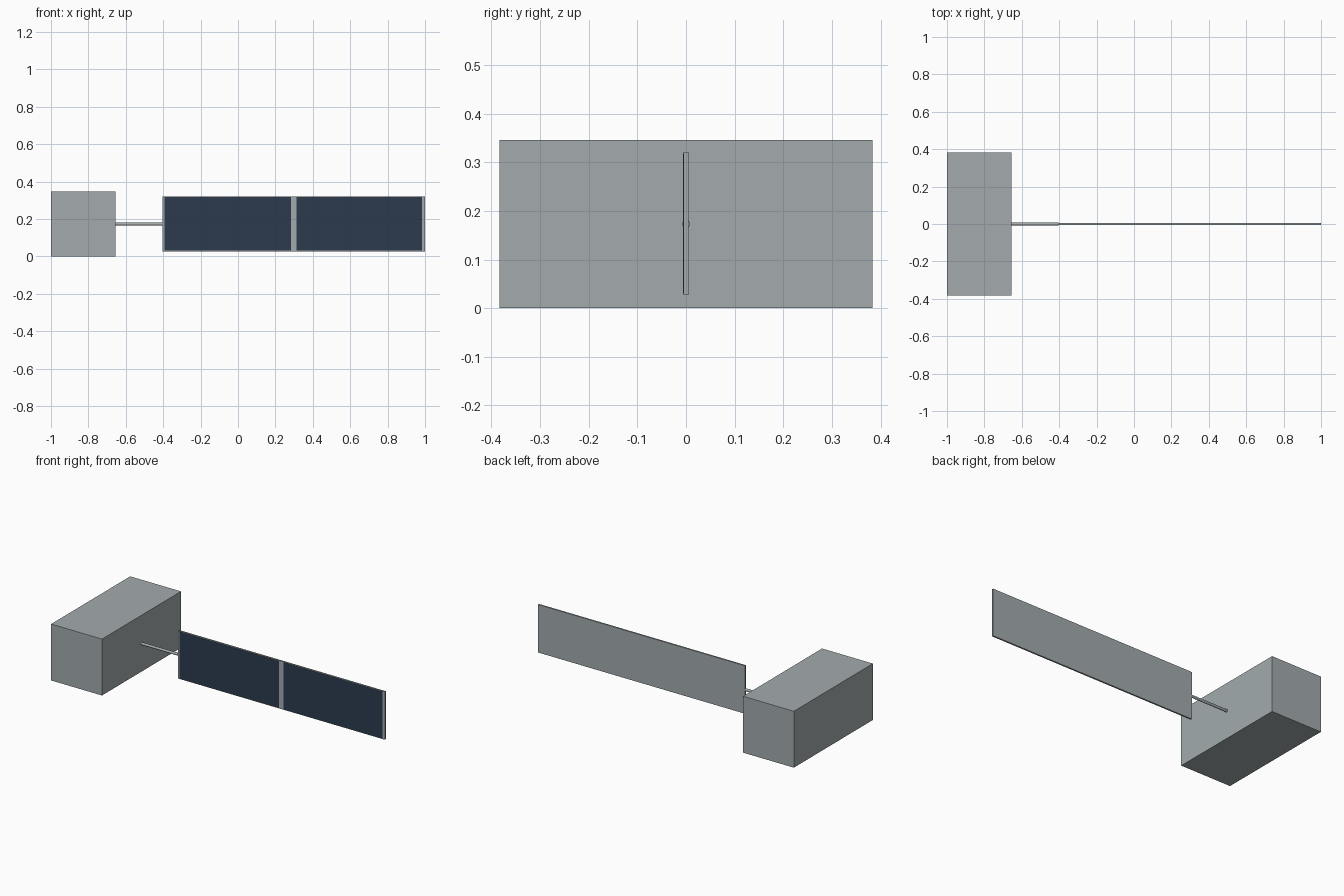
import bpy
import math

cube = bpy.data.objects.get("Cube")
if cube:
    bpy.data.objects.remove(cube, do_unlink=True)


def material(name, rgb):
    mat = bpy.data.materials.new(name)
    mat.use_nodes = True
    colour = (*rgb, 1.0)
    mat.diffuse_color = colour
    mat.node_tree.nodes["Principled BSDF"].inputs["Base Color"].default_value = colour
    return mat


def box(name, low, high, mat):
    centre = [(a + b) / 2 for a, b in zip(low, high)]
    bpy.ops.mesh.primitive_cube_add(size=1, location=centre)
    obj = bpy.context.object
    obj.name = name
    obj.scale = [b - a for a, b in zip(low, high)]
    bpy.ops.object.transform_apply(location=False, rotation=False, scale=True)
    obj.data.materials.append(mat)
    return obj


grey = material("light grey metal", (0.366, 0.407, 0.423))
blue = material("dark blue cell", (0.025, 0.044, 0.076))

BODY_END, PANEL_START = -0.655, -0.405
MID_Z = 0.173
PANEL_Y = 0.005

# Main body block
box("body", (-1, -0.383, 0), (BODY_END, 0.383, 0.346), grey)

# Thin panel backing
box("panel_frame", (PANEL_START, -PANEL_Y, 0.027), (1, PANEL_Y, 0.321), grey)

# Two dark cell plates on the front of the panel
for side, x0, x1 in (("inner", -0.392, 0.283), ("outer", 0.313, 0.985)):
    box(side + "_cell", (x0, -PANEL_Y - 0.001, 0.03), (x1, -PANEL_Y + 0.001, 0.318), blue)

# Round boom joining body and panel
bpy.ops.mesh.primitive_cylinder_add(
    vertices=16, radius=0.008, depth=PANEL_START - BODY_END,
    location=((PANEL_START + BODY_END) / 2, 0, MID_Z),
    rotation=(0, math.pi / 2, 0))
boom = bpy.context.object
boom.name = "boom"
boom.data.materials.append(grey)
bpy.ops.object.shade_smooth_by_angle()
